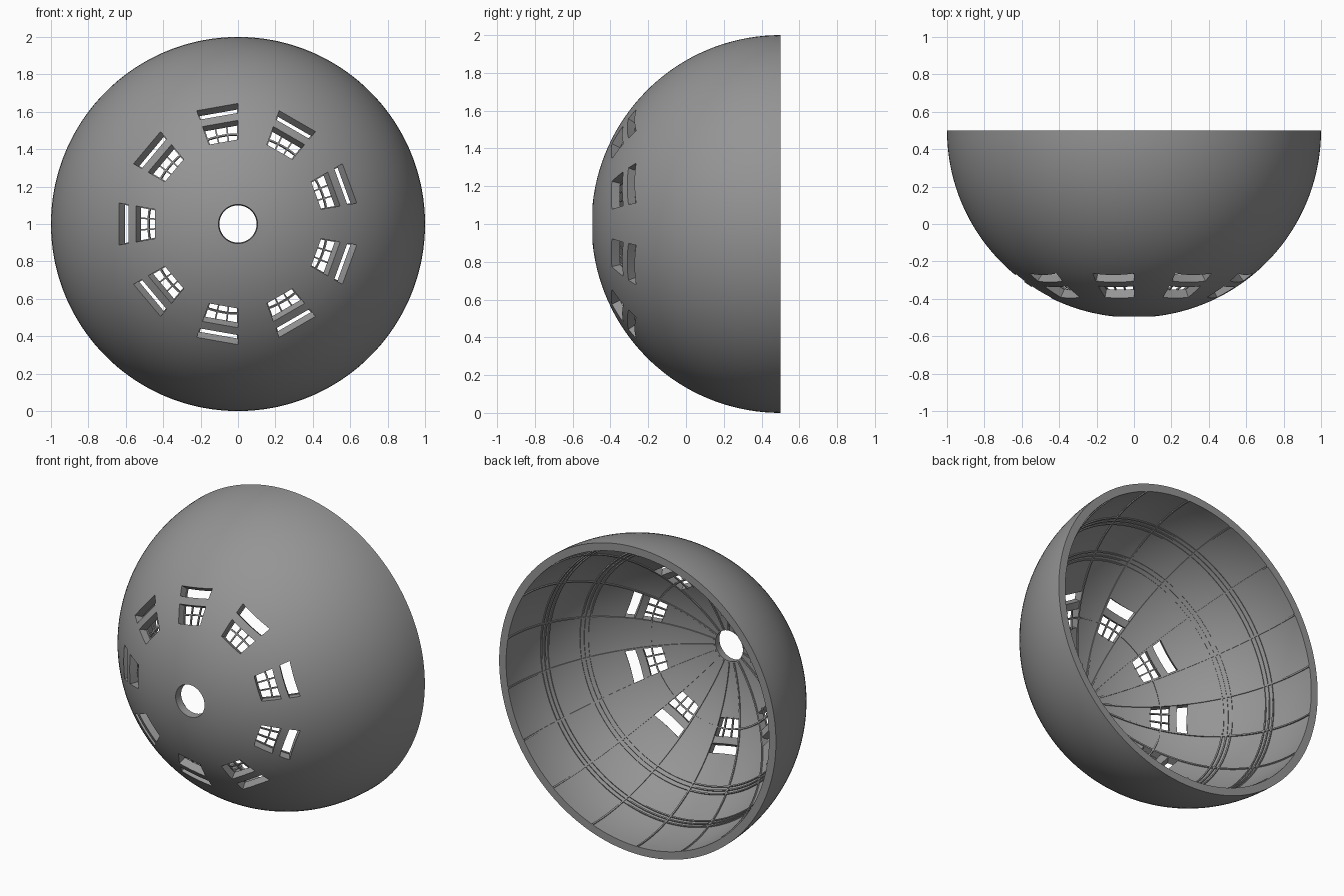
import bpy, bmesh
from math import sin, cos, asin, radians, degrees
from mathutils import Vector

if "Cube" in bpy.data.objects:
    bpy.data.objects.remove(bpy.data.objects["Cube"])

R_OUT, R_IN, R_RIB = 1.0, 0.95, 0.943
RIB_TOP = R_IN + 0.003

grey = bpy.data.materials.new("dark_grey")
grey.diffuse_color = (0.3, 0.3, 0.3, 1)
grey.use_nodes = True
grey.node_tree.nodes["Principled BSDF"].inputs["Base Color"].default_value = grey.diffuse_color


def dome_point(theta, phi, r, side=0.0):
    """Point on the dome: theta from the front pole, phi around it, side = sideways shift."""
    t, p = radians(theta), radians(phi)
    return Vector((r * sin(t) * cos(p) - side * sin(p),
                   0.5 - r * cos(t),
                   1 + r * sin(t) * sin(p) + side * cos(p)))


def add_slab(bm, us, vs, point, r_in, r_out, wrap=False, skip=lambda i, j: False):
    """Thick curved sheet over a u/v grid, with walls around its borders and skipped cells."""
    nu, nv = len(us) - 1, len(vs) if wrap else len(vs) - 1
    cache = {}

    def vert(i, j, r):
        key = (i, j % len(vs), r)
        if key not in cache:
            cache[key] = bm.verts.new(point(us[i], vs[key[1]], r))
        return cache[key]

    def solid(i, j):
        if wrap:
            j %= nv
        return 0 <= i < nu and 0 <= j < nv and not skip(i, j)

    for i in range(nu):
        for j in range(nv):
            if not solid(i, j):
                continue
            a, b, c, d = (i, j), (i + 1, j), (i + 1, j + 1), (i, j + 1)
            bm.faces.new([vert(*k, r_out) for k in (a, b, c, d)])
            bm.faces.new([vert(*k, r_in) for k in (d, c, b, a)])
            for m, n, s, e in ((i - 1, j, d, a), (i + 1, j, b, c),
                               (i, j - 1, a, b), (i, j + 1, c, d)):
                if not solid(m, n):
                    bm.faces.new([vert(*e, r_out), vert(*s, r_out),
                                  vert(*s, r_in), vert(*e, r_in)])


def finish(bm, name):
    bmesh.ops.recalc_face_normals(bm, faces=bm.faces)
    mesh = bpy.data.meshes.new(name)
    bm.to_mesh(mesh)
    bm.free()
    mesh.materials.append(grey)
    ob = bpy.data.objects.new(name, mesh)
    bpy.context.collection.objects.link(ob)
    bpy.ops.object.select_all(action='DESELECT')
    ob.select_set(True)
    bpy.context.view_layer.objects.active = ob
    bpy.ops.object.shade_smooth_by_angle(angle=radians(30))


def span(a, b, n):
    return [a + (b - a) * k / n for k in range(n + 1)]


# Opening edges, given as straight-line distances from the dome axis
HOLE = 6.0
WIN = [degrees(asin(d)) for d in (0.445, 0.546)]
SLIT = [degrees(asin(d)) for d in (0.585, 0.635)]
phis = [10 + 2 * k for k in range(180)]


def from_sector_middle(phi):
    return (phi - 10) % 40 - 10


def straightened(theta, phi, r):
    """Makes the inner and outer edges of each opening straight instead of curved."""
    off = from_sector_middle(phi)
    if abs(off) <= 10 and WIN[0] - 0.1 < theta < SLIT[1] + 0.1:
        theta = degrees(asin(sin(radians(theta)) / cos(radians(off))))
    return dome_point(theta, phi, r)


# Dome shell with a front hole, nine windows and nine slits
thetas = (span(HOLE, WIN[0], 8)[:-1] + span(*WIN, 3)
          + span(*SLIT, 2)[:-1] + span(SLIT[1], 90, 20))


def is_opening(i, j):
    t = (thetas[i] + thetas[i + 1]) / 2
    in_sector = (j // 10) % 2 == 0
    return in_sector and (WIN[0] < t < WIN[1] or SLIT[0] < t < SLIT[1])


bm = bmesh.new()
add_slab(bm, thetas, phis, straightened, R_IN, R_OUT, True, is_opening)
finish(bm, "dome_shell")

# Eighteen ribs running from the hole to the rim on the inside
bm = bmesh.new()
for k in range(18):
    phi = 10 + 20 * k
    add_slab(bm, span(HOLE + 0.5, 90, 42), [-0.005, 0.005],
             lambda t, s, r: dome_point(t, phi, r, s), R_RIB, RIB_TOP)
finish(bm, "long_ribs")

# Ring ribs: one through the windows, two groups of three further back
bm = bmesh.new()
for t in (30.3, 52.6, 54.2, 55.8, 68.8, 70.4, 72.0):
    add_slab(bm, [t - 0.28, t + 0.28], phis, dome_point, R_RIB, RIB_TOP, True)
finish(bm, "ring_ribs")

# Window bars: two uprights in each window
bm = bmesh.new()
for k in range(9):
    for off in (-3.4, 3.4):
        phi = 20 + 40 * k + off
        add_slab(bm, span(WIN[0] - 0.3, WIN[1] + 0.3, 4), [-0.004, 0.004],
                 lambda t, s, r: dome_point(t, phi, r, s), R_RIB, RIB_TOP)
finish(bm, "window_bars")
